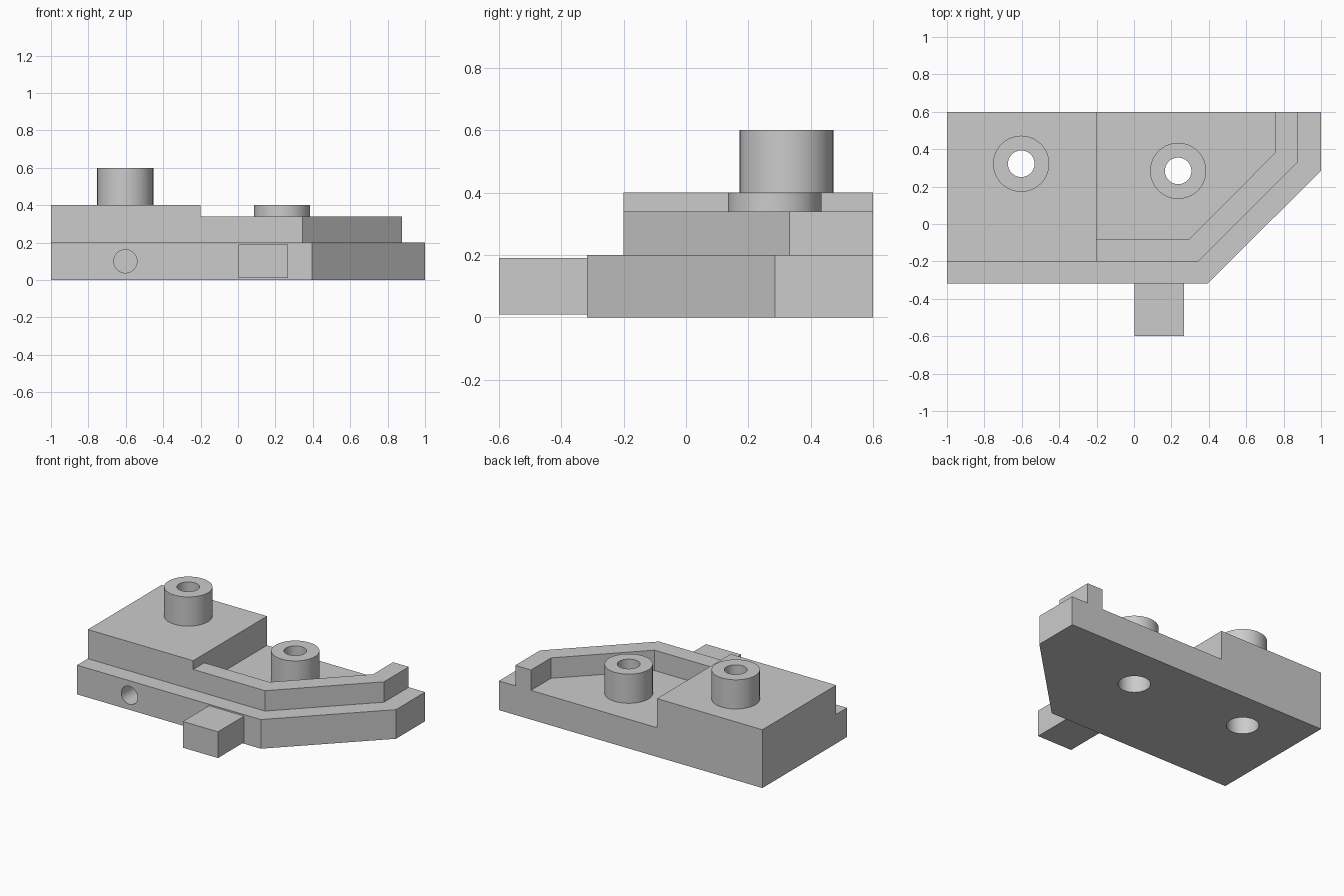
import bpy
import bmesh
import math
from mathutils import Matrix

if "Cube" in bpy.data.objects:
    bpy.data.objects.remove(bpy.data.objects["Cube"], do_unlink=True)

GREY = (0.6, 0.6, 0.6, 1.0)
grey = bpy.data.materials.new("plain_grey")
grey.use_nodes = True
grey.diffuse_color = GREY
for node in grey.node_tree.nodes:
    if node.type == "BSDF_PRINCIPLED":
        node.inputs["Base Color"].default_value = GREY

FRONT, BACK = -0.317, 0.6
BASE_TOP, RIM_TOP, BLOCK_TOP = 0.2, 0.34, 0.4
BOSS_R, BORE_R, COUNTERBORE_R = 0.15, 0.071, 0.1
REAR_POST = (-0.603, 0.322)
SIDE_POST = (0.236, 0.284)


def finish(bm, name):
    bmesh.ops.recalc_face_normals(bm, faces=bm.faces[:])
    mesh = bpy.data.meshes.new(name)
    bm.to_mesh(mesh)
    bm.free()
    mesh.materials.append(grey)
    obj = bpy.data.objects.new(name, mesh)
    bpy.context.collection.objects.link(obj)
    return obj


def prism(name, outline, z0, z1):
    """Extrude a plan outline from z0 up to z1."""
    bm = bmesh.new()
    face = bm.faces.new([bm.verts.new((x, y, z0)) for x, y in outline])
    top = bmesh.ops.extrude_face_region(bm, geom=[face])["geom"]
    verts = [v for v in top if isinstance(v, bmesh.types.BMVert)]
    bmesh.ops.translate(bm, verts=verts, vec=(0, 0, z1 - z0))
    return finish(bm, name)


def box(name, x0, x1, y0, y1, z0, z1):
    return prism(name, [(x0, y0), (x1, y0), (x1, y1), (x0, y1)], z0, z1)


def cylinder(name, centre, radius, length, lying=False):
    bm = bmesh.new()
    turn = Matrix.Rotation(math.pi / 2 if lying else 0, 4, "X")
    bmesh.ops.create_cone(bm, cap_ends=True, segments=64, radius1=radius,
                          radius2=radius, depth=length,
                          matrix=Matrix.Translation(centre) @ turn)
    return finish(bm, name)


def drill(obj, cutter):
    """Subtract the cutter and discard it."""
    mod = obj.modifiers.new("hole", "BOOLEAN")
    mod.operation = "DIFFERENCE"
    mod.solver = "EXACT"
    mod.object = cutter
    cutter.hide_render = True
    bpy.context.view_layer.objects.active = obj
    bpy.ops.object.modifier_apply(modifier=mod.name)
    bpy.data.objects.remove(cutter, do_unlink=True)


# Base plate with one clipped corner
base = prism("base_plate", [(-1, FRONT), (0.395, FRONT), (1, 0.285),
                            (1, BACK), (-1, BACK)], 0, BASE_TOP)

# Raised block on the right half
block = box("raised_block", -1, -0.2, -0.2, BACK, BASE_TOP, BLOCK_TOP)

# Rim around the pocket, open at the back
rim = prism("pocket_rim", [(-0.2, -0.2), (0.345, -0.2), (0.876, 0.332),
                           (0.876, BACK), (0.757, BACK), (0.757, 0.383),
                           (0.295, -0.08), (-0.2, -0.08)], BASE_TOP, RIM_TOP)

# Square tab at the front
tab = box("front_tab", 0.002, 0.268, -0.6, FRONT, 0.01, 0.19)

# Hollow bosses, drilled through from below with a wider counterbore
parts = [base, block, rim, tab]
for name, (x, y), z0, z1 in (("tall_boss", REAR_POST, BLOCK_TOP, 0.6),
                             ("pocket_boss", SIDE_POST, BASE_TOP, 0.4)):
    boss = cylinder(name, (x, y, (z0 + z1) / 2), BOSS_R, z1 - z0)
    drill(boss, cylinder("cutter", (x, y, 0.4), BORE_R, 2))
    drill(base, cylinder("cutter", (x, y, 0.1), COUNTERBORE_R, 1))
    parts.append(boss)
drill(block, cylinder("cutter", (*REAR_POST, 0.4), BORE_R, 2))

# Blind round hole in the front edge
drill(base, cylinder("cutter", (-0.602, FRONT, 0.1), 0.062, 0.56, lying=True))

# Smooth the round walls, keep the edges crisp
bpy.ops.object.select_all(action="DESELECT")
for obj in parts:
    obj.select_set(True)
bpy.context.view_layer.objects.active = base
bpy.ops.object.shade_smooth_by_angle(angle=math.radians(30))
